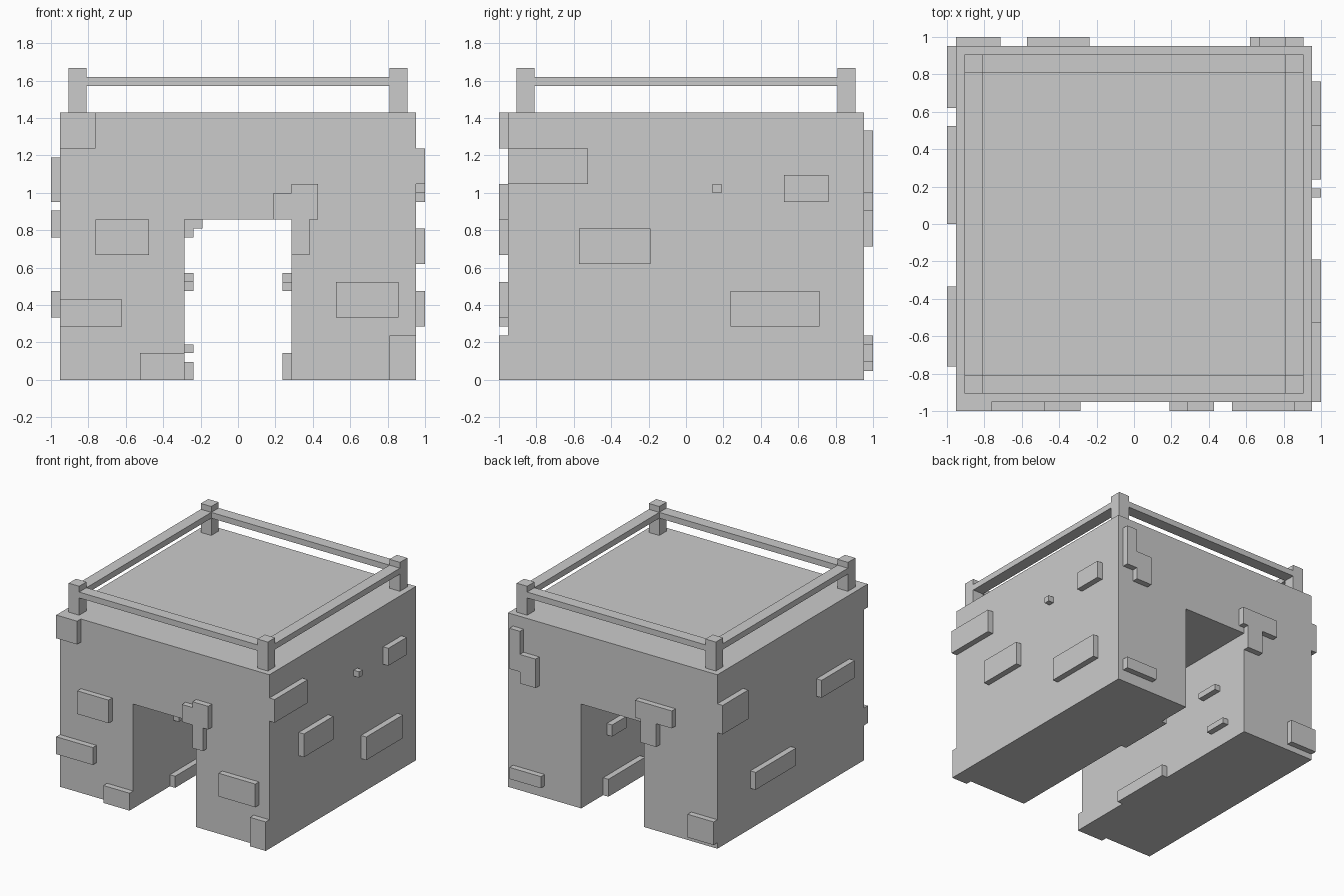
import bpy, bmesh

if "Cube" in bpy.data.objects:
    bpy.data.objects.remove(bpy.data.objects["Cube"])

H = 0.952          # half width of the block
T = 0.048          # how far the bricks stand out


def prism(name, profile, place, d0, d1):
    """Extrude a 2D profile from depth d0 to d1; place maps (u, v, d) to xyz."""
    bm = bmesh.new()
    a = [bm.verts.new(place(u, v, d0)) for u, v in profile]
    b = [bm.verts.new(place(u, v, d1)) for u, v in profile]
    n = len(profile)
    bm.faces.new(a)
    bm.faces.new(b)
    for i in range(n):
        j = (i + 1) % n
        bm.faces.new((a[i], a[j], b[j], b[i]))
    bmesh.ops.recalc_face_normals(bm, faces=bm.faces)
    mesh = bpy.data.meshes.new(name)
    bm.to_mesh(mesh)
    bm.free()
    ob = bpy.data.objects.new(name, mesh)
    bpy.context.collection.objects.link(ob)
    return ob


def rect(u0, u1, v0, v1):
    return [(u0, v0), (u1, v0), (u1, v1), (u0, v1)]


def on_x(u, v, d):
    return (d, u, v)


def on_y(u, v, d):
    return (u, d, v)


def on_z(u, v, d):
    return (u, v, d)


def bricks(name, profiles, place, d0, d1):
    for p in profiles:
        prism(name, p, place, d0, d1)


# main block with the passage running front to back
W, PH, TOP = 0.286, 0.857, 1.429
prism("gatehouse_body",
      [(-H, 0), (-W, 0), (-W, PH), (W, PH), (W, 0), (H, 0), (H, TOP), (-H, TOP)],
      on_y, -H, H)

# front bricks, including the angled one beside the arch
bricks("front_brick", [
    rect(-H, -0.762, 1.238, TOP),
    rect(-0.762, -0.476, 0.667, 0.857),
    rect(-H, -0.619, 0.286, 0.429),
    rect(-0.524, -W, 0, 0.143),
    rect(0.524, 0.857, 0.333, 0.524),
    rect(0.81, H, 0, 0.238),
    [(0.19, PH), (W, PH), (W, 0.667), (0.381, 0.667), (0.381, PH),
     (0.429, PH), (0.429, 1.048), (W, 1.048), (W, 1.0), (0.19, 1.0)],
], on_y, -H - T, -H)

# back bricks, including a stepped one and a T-shaped one
bricks("back_brick", [
    rect(0.619, 0.905, 0.095, 0.19),
    rect(-H, -0.714, 0.048, 0.238),
    [(0.667, 0.905), (0.81, 0.905), (0.81, 1.0), (0.905, 1.0),
     (0.905, 1.333), (0.81, 1.333), (0.81, 1.143), (0.667, 1.143)],
    [(-0.571, 0.905), (-0.429, 0.905), (-0.429, 0.714), (-W, 0.714),
     (-W, 0.905), (-0.238, 0.905), (-0.238, 1.048), (-0.571, 1.048)],
], on_y, H, H + T)

# right and left side bricks
bricks("right_brick", [
    rect(-H, -0.524, 1.048, 1.238),
    rect(-0.571, -0.19, 0.619, 0.81),
    rect(0.238, 0.714, 0.286, 0.476),
    rect(0.143, 0.19, 1.0, 1.048),
    rect(0.524, 0.762, 0.952, 1.095),
], on_x, H, H + T)
bricks("left_brick", [
    rect(0.619, H, 0.952, 1.19),
    rect(0.0, 0.524, 0.333, 0.476),
    rect(-0.762, -0.333, 0.762, 0.905),
], on_x, -H - T, -H)

# bricks on the passage walls and ceiling
bricks("passage_left_brick", [
    rect(-0.476, 0.048, 0, 0.095),
    rect(0.571, 0.762, 0.143, 0.19),
    rect(0.476, 0.667, 0.476, 0.524),
    rect(-0.429, -0.19, 0.524, 0.571),
    rect(0.0, 0.238, 0.762, 0.81),
], on_x, -W, -W + T)
bricks("passage_right_brick", [
    rect(0.19, 0.667, 0, 0.143),
    rect(0.429, 0.619, 0.476, 0.571),
    rect(-0.381, -0.19, 0.476, 0.524),
], on_x, W - T, W)
prism("passage_ceiling_brick", rect(-W, -0.19, 0.0, 0.238), on_z, PH - T, PH)

# roof railing: corner posts with flat rails between them
A, B = 0.81, 0.905
for s in (-1, 1):
    for t in (-1, 1):
        prism("railing_post", rect(*sorted((s * A, s * B)), *sorted((t * A, t * B))),
              on_z, TOP, 1.667)
    lo, hi = sorted((s * A, s * B))
    prism("railing_bar_x", rect(-A, A, lo, hi), on_z, 1.571, 1.619)
    prism("railing_bar_y", rect(lo, hi, -A, A), on_z, 1.571, 1.619)
